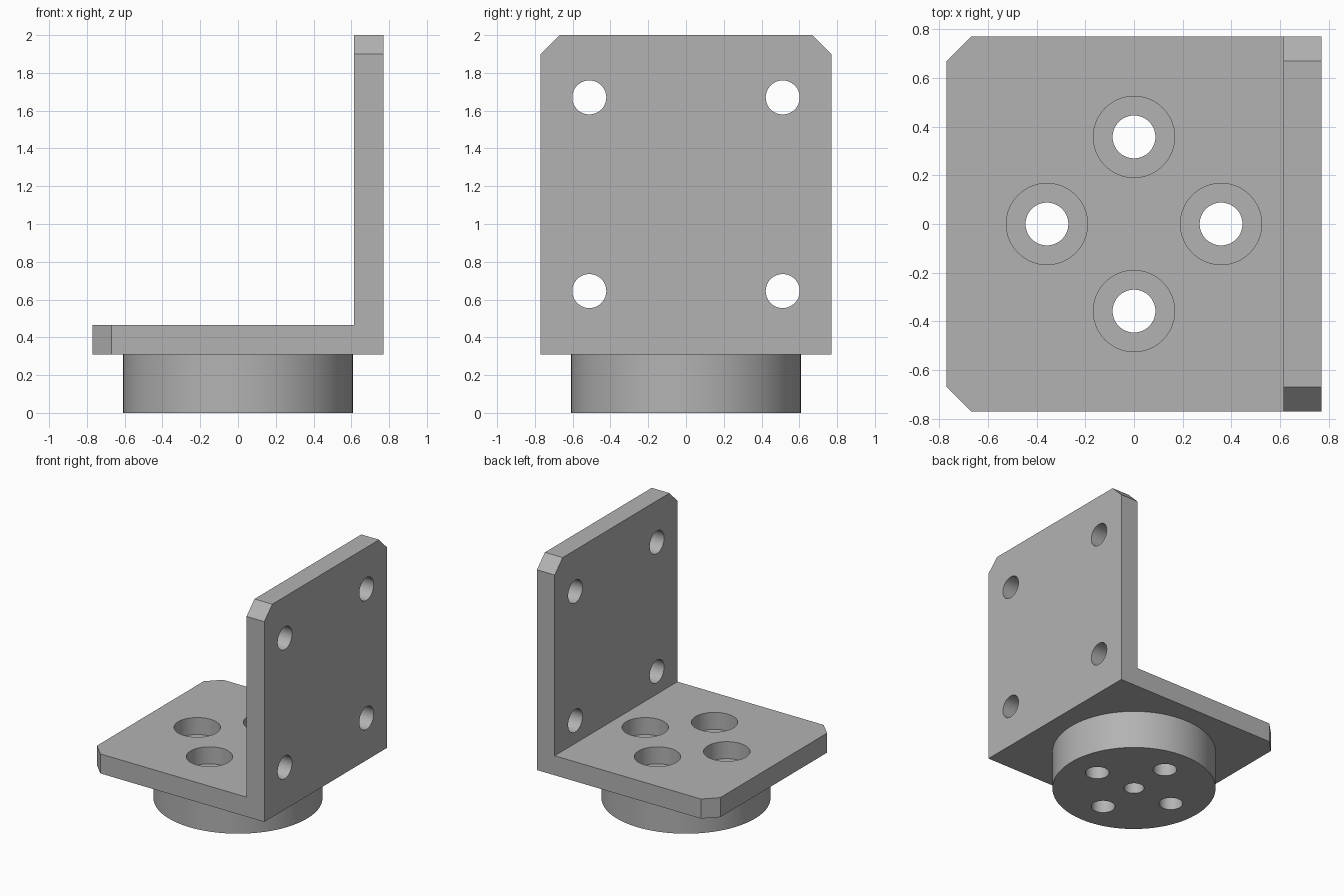
import bpy
import bmesh
from math import radians
from mathutils import Matrix, Vector

cube = bpy.data.objects.get("Cube")
if cube:
    bpy.data.objects.remove(cube, do_unlink=True)

HALF, INNER = 0.77, 0.614          # half width, inner face of the wall
PLATE_LOW, PLATE_TOP, TOP = 0.31, 0.465, 2.0
CHAMFER = 0.1

grey = bpy.data.materials.new("plain grey")
grey.use_nodes = True
color = (0.45, 0.45, 0.45, 1)
grey.diffuse_color = color
grey.node_tree.nodes["Principled BSDF"].inputs["Base Color"].default_value = color


def make_object(name, bm):
    bmesh.ops.recalc_face_normals(bm, faces=bm.faces[:])
    mesh = bpy.data.meshes.new(name)
    bm.to_mesh(mesh)
    bm.free()
    mesh.materials.append(grey)
    obj = bpy.data.objects.new(name, mesh)
    bpy.context.collection.objects.link(obj)
    return obj


def cylinder(name, radius, start, end, segments=64):
    """Closed cylinder running between two points."""
    start, end = Vector(start), Vector(end)
    axis = end - start
    turn = axis.to_track_quat("Z", "Y").to_matrix().to_4x4()
    bm = bmesh.new()
    bmesh.ops.create_cone(bm, cap_ends=True, segments=segments, radius1=radius,
                          radius2=radius, depth=axis.length,
                          matrix=Matrix.Translation((start + end) / 2) @ turn)
    return make_object(name, bm)


def combine(target, other, operation):
    other.hide_render = True
    mod = target.modifiers.new(operation.lower(), "BOOLEAN")
    mod.operation = operation
    mod.solver = "EXACT"
    mod.object = other
    bpy.context.view_layer.objects.active = target
    bpy.ops.object.modifier_apply(modifier=mod.name)
    bpy.data.objects.remove(other, do_unlink=True)


# L-shaped bracket: side profile extruded front to back
profile = [(-HALF, PLATE_LOW), (HALF, PLATE_LOW), (HALF, TOP),
           (INNER, TOP), (INNER, PLATE_TOP), (-HALF, PLATE_TOP)]
bm = bmesh.new()
face = bm.faces.new([bm.verts.new((x, -HALF, z)) for x, z in profile])
grown = bmesh.ops.extrude_face_region(bm, geom=[face])["geom"]
bmesh.ops.translate(bm, vec=(0, 2 * HALF, 0),
                    verts=[g for g in grown if isinstance(g, bmesh.types.BMVert)])
bmesh.ops.recalc_face_normals(bm, faces=bm.faces[:])


# Chamfer the free corners of the plate and of the wall
def is_free_corner(edge):
    a, b = (v.co for v in edge.verts)
    if abs(a.y - b.y) > 0.01:
        return False
    return max(a.x, b.x) < -HALF + 0.01 or min(a.z, b.z) > TOP - 0.01


bmesh.ops.bevel(bm, geom=[e for e in bm.edges if is_free_corner(e)],
                offset=CHAMFER, segments=1, affect="EDGES")
bracket = make_object("bracket", bm)

# Round boss under the plate
boss = cylinder("boss", 0.608, (0, 0, 0), (0, 0, PLATE_LOW + 0.05), 128)
combine(bracket, boss, "UNION")

# Counterbored bolt holes through plate and boss
for x, y in ((1, 0), (-1, 0), (0, 1), (0, -1)):
    x, y = x * 0.358, y * 0.358
    combine(bracket, cylinder("bolt_cutter", 0.088, (x, y, -0.1), (x, y, 1)), "DIFFERENCE")
    combine(bracket, cylinder("counterbore_cutter", 0.167, (x, y, PLATE_TOP - 0.135), (x, y, 1)),
            "DIFFERENCE")

# Blind centre hole in the underside
combine(bracket, cylinder("centre_cutter", 0.075, (0, 0, -0.1), (0, 0, 0.31)), "DIFFERENCE")

# Mounting holes through the wall
for y in (-0.512, 0.512):
    for z in (0.645, 1.67):
        combine(bracket, cylinder("wall_cutter", 0.09, (0.5, y, z), (1, y, z)), "DIFFERENCE")

# Smooth round walls, crisp edges
bpy.ops.object.select_all(action="DESELECT")
bracket.select_set(True)
bpy.context.view_layer.objects.active = bracket
bpy.ops.object.shade_smooth_by_angle(angle=radians(30))
